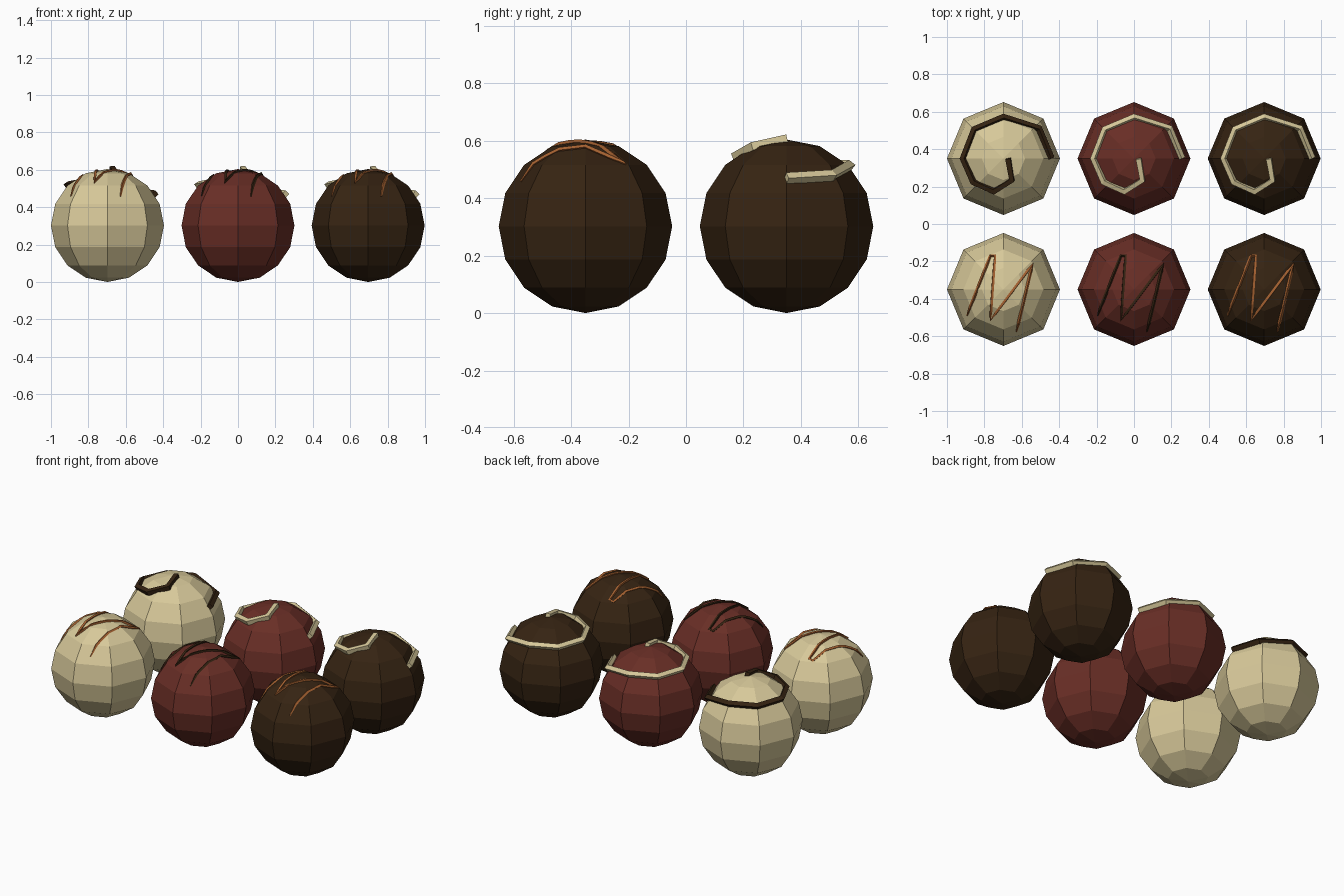
import bpy, bmesh
from math import sqrt
from mathutils import Vector
from mathutils.bvhtree import BVHTree

if "Cube" in bpy.data.objects:
    bpy.data.objects.remove(bpy.data.objects["Cube"])

R = 0.302


def material(name, rgb):
    m = bpy.data.materials.new(name)
    m.diffuse_color = (*rgb, 1)
    m.use_nodes = True
    m.node_tree.nodes["Principled BSDF"].inputs["Base Color"].default_value = m.diffuse_color
    return m


cream = material("cream", (0.68, 0.58, 0.32))
red = material("red_brown", (0.14, 0.027, 0.019))
dark = material("dark_brown", (0.036, 0.017, 0.006))
caramel = material("caramel", (0.38, 0.12, 0.03))

# Low-poly ball shared by every truffle
bm = bmesh.new()
bmesh.ops.create_uvsphere(bm, u_segments=8, v_segments=8, radius=R)
surface = BVHTree.FromBMesh(bm)


def ball(name, centre, mat):
    me = bpy.data.meshes.new(name)
    bm.to_mesh(me)
    me.materials.append(mat)
    ob = bpy.data.objects.new(name, me)
    ob.location = centre
    bpy.context.collection.objects.link(ob)


def strand(name, pts, radii, depth, centre, mat):
    cu = bpy.data.curves.new(name, 'CURVE')
    cu.dimensions = '3D'
    cu.bevel_depth = depth
    cu.bevel_resolution = 0
    cu.use_fill_caps = True
    sp = cu.splines.new('POLY')
    sp.use_smooth = False
    sp.points.add(len(pts) - 1)
    for p, co, r in zip(sp.points, pts, radii):
        p.co = (*co, 1)
        p.radius = r
    cu.materials.append(mat)
    ob = bpy.data.objects.new(name, cu)
    ob.location = centre
    bpy.context.collection.objects.link(ob)


# Thick spiral icing lying on the upper half
spiral = [(0.255, 0), (0.19, 0.16), (0, 0.22), (-0.155, 0.155), (-0.215, 0),
          (-0.16, -0.125), (-0.05, -0.175), (0.045, -0.115), (0.025, 0)]
spiral_pts = [Vector((x, y, sqrt((R + 0.003) ** 2 - x * x - y * y))) for x, y in spiral]

# Thin zigzag drizzle projected on the facets
zigzag = [(-0.195, -0.14), (-0.07, 0.18), (-0.045, 0.18), (-0.07, -0.165),
          (0.155, 0.135), (0.07, -0.225)]
zig_pts, zig_radii = [], []
for i, (a, b) in enumerate(zip(zigzag, zigzag[1:])):
    n = 1 if i == 1 else 8
    for k in range(n):
        p = Vector(a).lerp(Vector(b), k / n)
        zig_pts.append(p)
        zig_radii.append(1)
zig_pts.append(Vector(zigzag[-1]))
zig_radii.append(0.4)
zig_radii[0] = 0.4
zig_pts = [surface.ray_cast(Vector((p.x, p.y, 1)), Vector((0, 0, -1)))[0]
           + Vector((0, 0, 0.003)) for p in zig_pts]

# Two rows: drizzled in front, spiral behind
for name, x, body, swirl, drizzle in [("cream", -0.698, cream, dark, caramel),
                                      ("red", 0, red, cream, dark),
                                      ("dark", 0.696, dark, cream, caramel)]:
    front, back = (x, -0.35, R), (x, 0.35, R)
    ball(name + "_truffle_front", front, body)
    ball(name + "_truffle_back", back, body)
    strand(name + "_drizzle", zig_pts, zig_radii, 0.009, front, drizzle)
    strand(name + "_swirl", spiral_pts, [1] * len(spiral_pts), 0.02, back, swirl)
bm.free()
